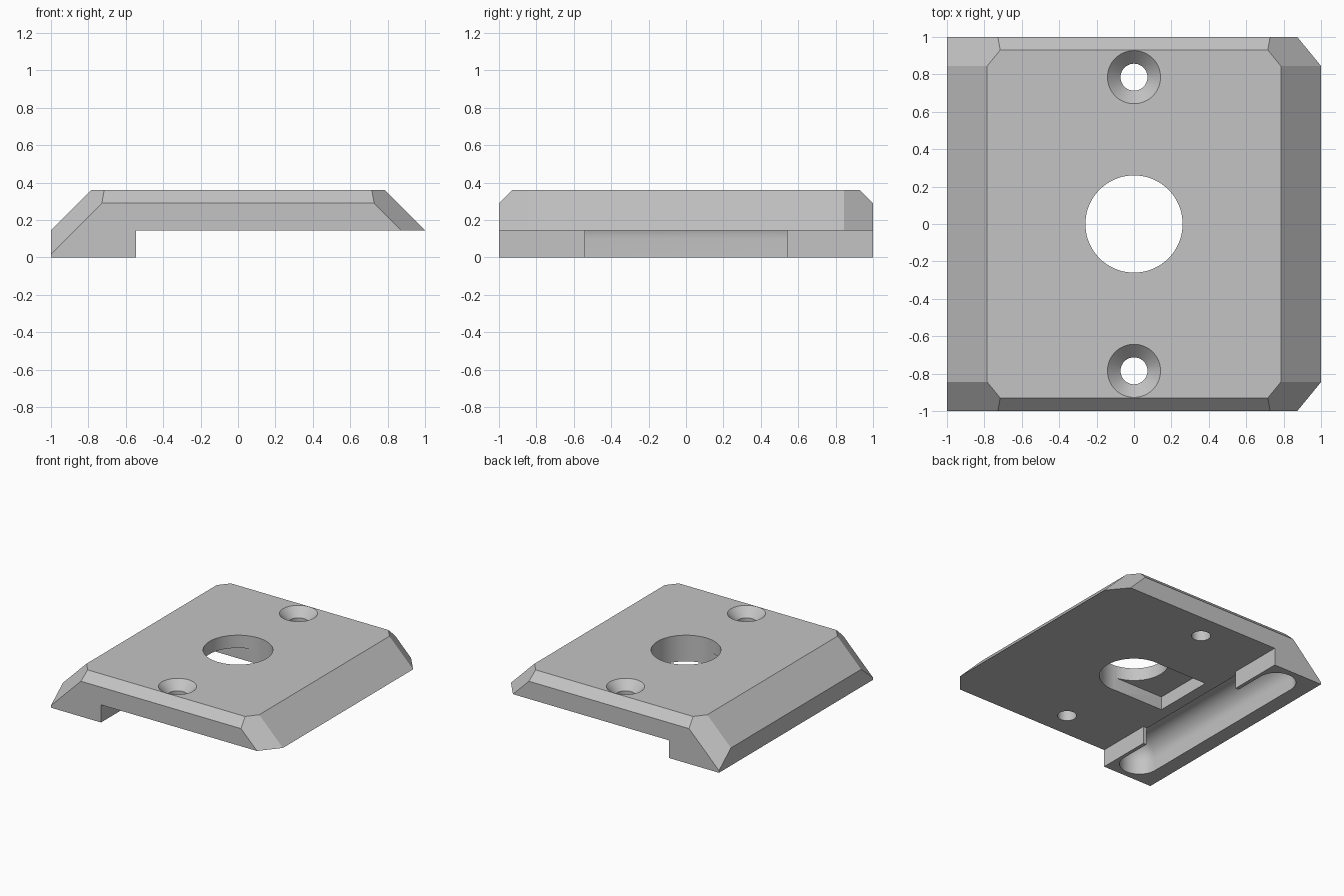
import bpy, bmesh, math
from mathutils import Matrix, Vector

cube = bpy.data.objects.get("Cube")
if cube:
    bpy.data.objects.remove(cube, do_unlink=True)

TOP, UNDER = 0.36, 0.145

grey = bpy.data.materials.new("plain grey")
grey.use_nodes = True
colour = (0.55, 0.55, 0.55, 1)
grey.diffuse_color = colour
grey.node_tree.nodes["Principled BSDF"].inputs["Base Color"].default_value = colour


def make_object(name, bm):
    bmesh.ops.recalc_face_normals(bm, faces=bm.faces)
    mesh = bpy.data.meshes.new(name)
    bm.to_mesh(mesh)
    bm.free()
    mesh.materials.append(grey)
    obj = bpy.data.objects.new(name, mesh)
    bpy.context.collection.objects.link(obj)
    return obj


def box(name, x, y, z):
    bm = bmesh.new()
    size = [b - a for a, b in (x, y, z)]
    mid = [(a + b) / 2 for a, b in (x, y, z)]
    bmesh.ops.create_cube(bm, size=1, matrix=Matrix.Translation(mid) @ Matrix.Diagonal((*size, 1)))
    return make_object(name, bm)


def cone(name, y, r_low, r_high, low, high):
    bm = bmesh.new()
    bmesh.ops.create_cone(bm, cap_ends=True, segments=64, radius1=r_low, radius2=r_high,
                          depth=high - low, matrix=Matrix.Translation((0, y, (low + high) / 2)))
    return make_object(name, bm)


def groove(name, x, half, radius, z):
    # Round-ended slot with a ball-shaped roof, open downward
    bm = bmesh.new()
    for y in (-half, half):
        bmesh.ops.create_uvsphere(bm, u_segments=48, v_segments=24, radius=radius,
                                  matrix=Matrix.Translation((x, y, z)))
        bmesh.ops.create_circle(bm, segments=48, radius=radius,
                                matrix=Matrix.Translation((x, y, -0.1)))
    bmesh.ops.delete(bm, geom=bm.edges[:] + bm.faces[:], context='EDGES_FACES')
    hull = bmesh.ops.convex_hull(bm, input=bm.verts)
    inside = {e for e in hull["geom_interior"] + hull["geom_unused"]
              if isinstance(e, bmesh.types.BMVert)}
    bmesh.ops.delete(bm, geom=list(inside), context='VERTS')
    return make_object(name, bm)


# Plate body: side profile with a foot along one edge, extruded along y
profile = [(-1, 0), (-0.545, 0), (-0.545, UNDER), (1, UNDER),
           (0.785, TOP), (-0.785, TOP), (-1, UNDER)]
bm = bmesh.new()
face = bm.faces.new([bm.verts.new((x, -1, z)) for x, z in profile])
ext = bmesh.ops.extrude_face_region(bm, geom=[face])
bmesh.ops.translate(bm, vec=(0, 2, 0),
                    verts=[v for v in ext["geom"] if isinstance(v, bmesh.types.BMVert)])


def slice_off(point, normal):
    cut = bmesh.ops.bisect_plane(bm, geom=bm.verts[:] + bm.edges[:] + bm.faces[:], dist=1e-5,
                                 plane_co=point, plane_no=Vector(normal).normalized(),
                                 clear_outer=True)
    edges = [e for e in cut["geom_cut"] if isinstance(e, bmesh.types.BMEdge)]
    bmesh.ops.holes_fill(bm, edges=edges)


# Long edge chamfers and slanted corners
for sy in (-1, 1):
    slice_off((0, sy, 0.29), (0, sy, 1))
for sx in (-1, 1):
    for sy in (-1, 1):
        slice_off((sx * 0.785, sy * 0.845, TOP), (sx, sy * 0.82, 1))
plate = make_object("mounting_plate", bm)

# Holes, pocket and groove
cutters = [
    cone("centre_hole_cutter", 0, 0.26, 0.26, -0.2, 0.6),
    box("pocket_cutter", (-0.485, 0), (-0.257, 0.257), (0, 0.255)),
    box("foot_notch_cutter", (-0.725, -0.5), (-0.54, 0.54), (-0.1, UNDER)),
    groove("foot_groove_cutter", -0.725, 0.8, 0.15, 0.1),
]
for y in (-0.785, 0.785):
    cutters.append(cone("screw_hole_cutter", y, 0.072, 0.072, -0.2, 0.6))
    cutters.append(cone("countersink_cutter", y, 0.072, 0.152, 0.29, 0.37))

bpy.context.view_layer.objects.active = plate
for cutter in cutters:
    mod = plate.modifiers.new(cutter.name, 'BOOLEAN')
    mod.operation, mod.solver, mod.object = 'DIFFERENCE', 'EXACT', cutter
    bpy.ops.object.modifier_apply(modifier=mod.name)
    bpy.data.objects.remove(cutter, do_unlink=True)

bpy.ops.object.select_all(action='DESELECT')
plate.select_set(True)
bpy.ops.object.shade_smooth_by_angle(angle=math.radians(25))
